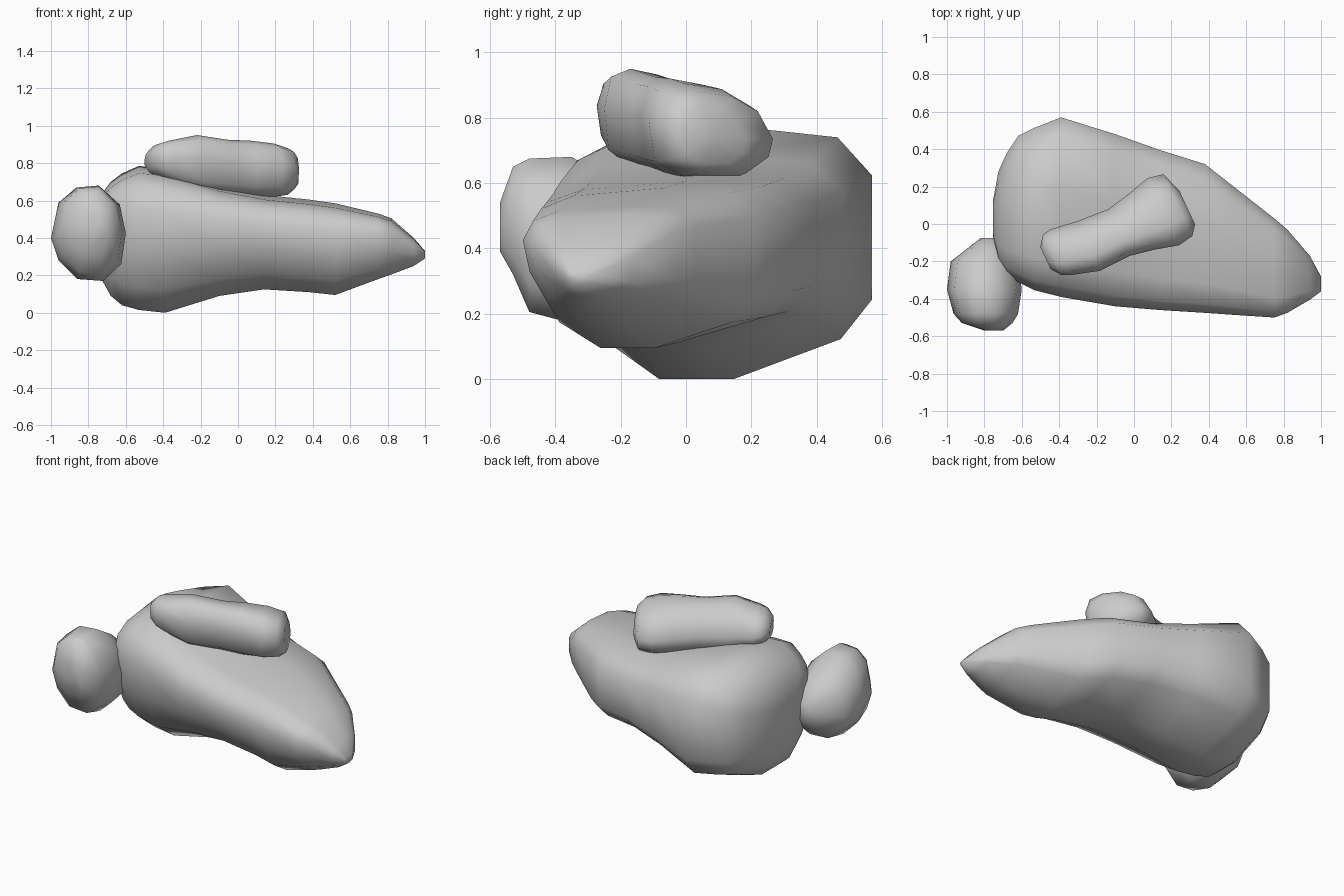
import bpy, bmesh
from math import radians
from mathutils import Matrix


def rock(name, stations, section, origin=(0, 0), angle=0):
    """Loft a unit cross-section; each station is (along, side min, side max, z min, z max),
    plus an optional drop of the upper back edge."""
    bm = bmesh.new()
    rings = []
    for a, b0, b1, z0, z1, *drop in stations:
        d = drop[0] if drop else 0
        rings.append([bm.verts.new((a, b0 + u * (b1 - b0),
                                    z0 + v * (z1 - z0) - d * v * max(0, u - .6) / .4))
                      for u, v in section])
    n = len(section)
    for r, s in zip(rings, rings[1:]):
        for i in range(n):
            j = (i + 1) % n
            bm.faces.new((r[i], r[j], s[j], s[i]))
    # close each end with a fan
    for r in (rings[0], rings[-1]):
        cap = bm.faces.new(r)
        bmesh.ops.poke(bm, faces=[cap])
    bm.transform(Matrix.Translation((*origin, 0)) @ Matrix.Rotation(radians(angle), 4, 'Z'))
    bmesh.ops.recalc_face_normals(bm, faces=bm.faces)
    for f in bm.faces:
        f.smooth = True
    mesh = bpy.data.meshes.new(name)
    bm.to_mesh(mesh)
    bm.free()
    obj = bpy.data.objects.new(name, mesh)
    bpy.context.collection.objects.link(obj)
    return obj


# Unit cross-sections (side, height), counter-clockwise from the underside
wedge = [(.32, 0), (.56, 0), (.9, .16), (1, .32), (1, .82), (.89, .97),
         (.6, 1), (.2, .95), (.06, .87), (0, .70), (.04, .42), (.14, .16)]
slab = [(.3, 0), (.75, 0), (.96, .2), (1, .42), (.86, .76), (.62, .94),
        (.3, 1), (.08, .92), (0, .6), (.05, .17)]
pebble = [(.3, 0), (.65, .02), (.9, .22), (1, .45), (.9, .82), (.66, .98),
          (.36, 1), (.08, .8), (0, .5), (.06, .18)]

# Large wedge-shaped boulder tapering to the right
rock("large_boulder", [
    (-.755, -.06, .12, .30, .54),
    (-.725, -.20, .28, .17, .64, .06),
    (-.68, -.27, .38, .09, .70, .07),
    (-.62, -.31, .47, .04, .745, .08),
    (-.53, -.355, .515, .015, .785, .07),
    (-.39, -.39, .57, 0, .77, .01),
    (-.10, -.44, .48, .09, .68),
    (.14, -.46, .395, .125, .63),
    (.38, -.475, .32, .11, .605),
    (.52, -.485, .21, .095, .585),
    (.75, -.50, .03, .18, .53),
    (.82, -.475, -.03, .205, .505),
    (.94, -.405, -.17, .25, .40),
    (1.0, -.36, -.28, .29, .33)], wedge)

# Long stone lying diagonally on top
rock("top_stone", [
    (-.416, -.05, .08, .77, .87),
    (-.375, -.105, .135, .735, .905),
    (-.33, -.125, .143, .71, .92),
    (-.18, -.17, .122, .65, .95),
    (0, -.165, .11, .635, .925),
    (.13, -.19, .138, .62, .92),
    (.26, -.225, .172, .62, .905),
    (.345, -.21, .155, .63, .88),
    (.385, -.16, .04, .66, .84)], slab, origin=(-.09, -.02), angle=25)

# Small stone at the front left, lofted front to back (side value is -x)
rock("side_stone", [
    (-.57, .70, .80, .39, .54),
    (-.53, .65, .92, .32, .65),
    (-.48, .62, .965, .205, .675),
    (-.35, .60, 1.0, .17, .68),
    (-.20, .62, .98, .20, .59),
    (-.13, .67, .89, .26, .53),
    (-.075, .72, .82, .34, .45)], pebble, angle=90)
